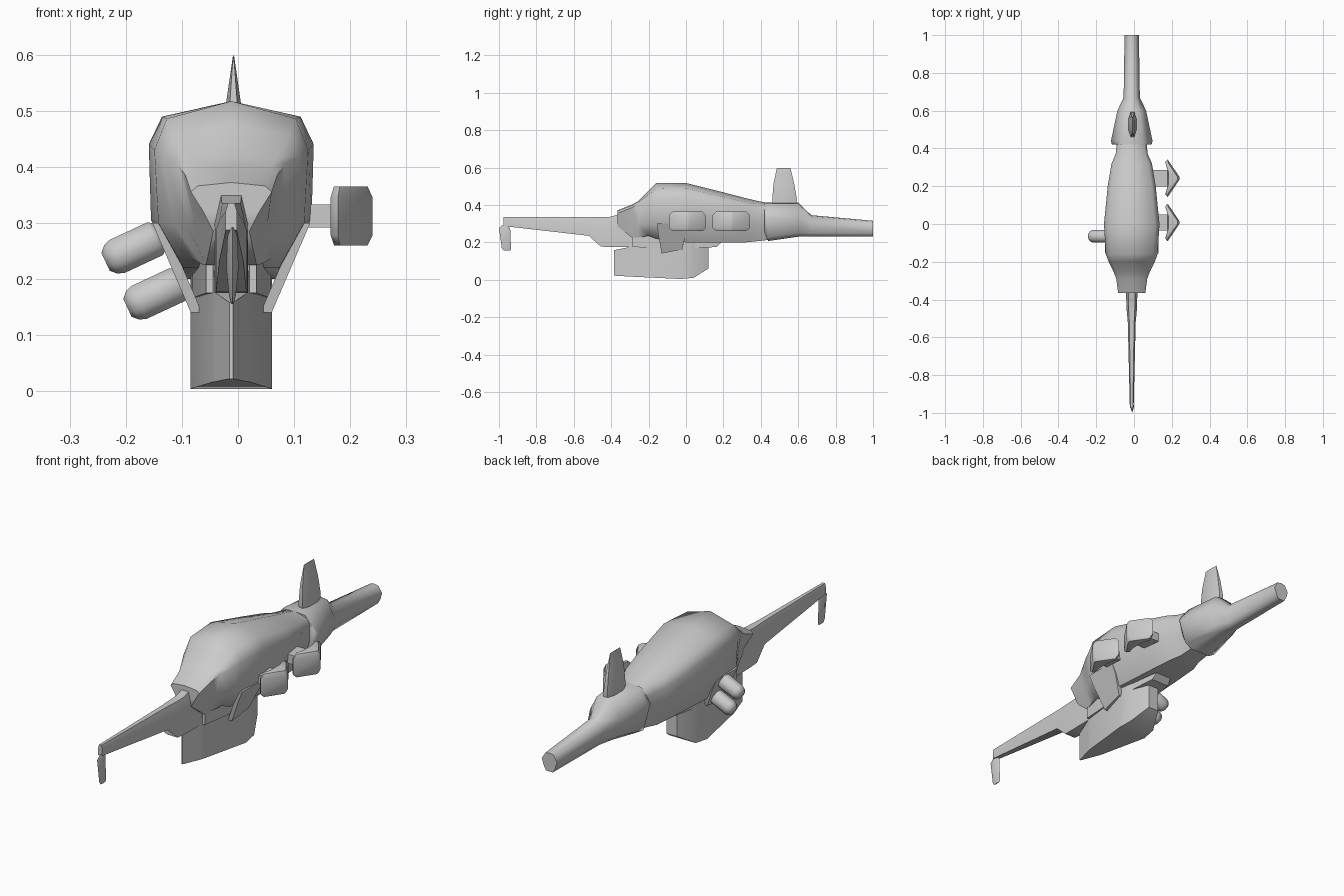
import bpy, bmesh, math
from mathutils import Vector, Matrix

if "Cube" in bpy.data.objects:
    bpy.data.objects.remove(bpy.data.objects["Cube"])

CX = -0.012   # the hull's centre line sits slightly left of zero


def finish(name, bm, angle=35):
    bmesh.ops.recalc_face_normals(bm, faces=bm.faces)
    me = bpy.data.meshes.new(name)
    bm.to_mesh(me)
    bm.free()
    ob = bpy.data.objects.new(name, me)
    bpy.context.collection.objects.link(ob)
    bpy.ops.object.select_all(action='DESELECT')
    bpy.context.view_layer.objects.active = ob
    ob.select_set(True)
    bpy.ops.object.shade_smooth_by_angle(angle=math.radians(angle))
    return ob


def loft(name, rings, angle=60):
    bm = bmesh.new()
    vs = [[bm.verts.new(p) for p in r] for r in rings]
    n = len(vs[0])
    for a, b in zip(vs, vs[1:]):
        for i in range(n):
            bm.faces.new((a[i], a[(i + 1) % n], b[(i + 1) % n], b[i]))
    bm.faces.new(vs[0])
    bm.faces.new(vs[-1])
    return finish(name, bm, angle)


def ring(y, half):
    """Mirror a half section running from top centre to bottom centre."""
    return [(CX + x, y, z) for x, z in half] + \
           [(CX - x, y, z) for x, z in half[-2:0:-1]]


def prism(name, pts, vec):
    bm = bmesh.new()
    f = bm.faces.new([bm.verts.new(p) for p in pts])
    g = bmesh.ops.extrude_face_region(bm, geom=[f])
    bmesh.ops.translate(bm, vec=Vector(vec),
                        verts=[v for v in g['geom'] if isinstance(v, bmesh.types.BMVert)])
    return finish(name, bm)


# main hull, V-shaped at the nose: y, half width, top, shoulder, waist width, waist, bottom width, bottom
hull = [(-.365, .072, .372, .355, .05, .32, .032, .285),
        (-.29, .082, .402, .385, .065, .30, .045, .225),
        (-.255, .095, .42, .405, .075, .29, .05, .225),
        (-.2, .122, .475, .42, .105, .30, .07, .235),
        (-.16, .137, .517, .43, .13, .30, .085, .22),
        (0, .147, .517, .44, .143, .305, .088, .2),
        (.2, .127, .467, .40, .123, .30, .075, .2),
        (.32, .107, .436, .38, .103, .29, .065, .2),
        (.37, .085, .424, .37, .083, .29, .05, .205),
        (.46, .075, .405, .36, .073, .29, .045, .215)]
loft("hull", [ring(y, [(0, t), (w * .84, t - (t - s) * .36), (w, s),
                       (mw, m), (bw, b), (0, b)])
              for y, w, t, s, mw, m, bw, b in hull])

# tail housing and boom: y, half width, top, bottom
tail = [(.42, .105, .412, .245), (.44, .11, .412, .207),
        (.6, .076, .412, .23), (.67, .043, .345, .23), (1.0, .038, .315, .23)]
loft("tail_boom", [ring(y, [(0, t), (w * .55, t - .005), (w, t - (t - b) * .4),
                            (w * .75, b + .02), (w * .45, b), (0, b)])
                   for y, w, t, b in tail])

# long front barrel: y, half width, top, bottom
barrel = [(-.975, .010, .335, .287), (-.52, .021, .335, .235),
          (-.455, .027, .335, .177), (-.4, .029, .337, .175),
          (-.36, .030, .35, .175), (-.2, .030, .35, .175)]
loft("front_barrel", [ring(y, [(0, t), (w * .6, t), (w, t - (t - b) * .3),
                               (w, b), (0, b)])
                      for y, w, t, b in barrel])

# leaf-shaped blade under the muzzle
blade = [(.292, -.97, .012, .003), (.275, -.97, .03, .009),
         (.22, -.965, .027, .011), (.17, -.96, .025, .006), (.155, -.957, .018, .002)]
loft("muzzle_blade", [[(CX + .002 + x, y0 + y, z) for x, y in
                       ((0, -d), (w, 0), (0, d), (-w, 0))]
                      for z, y0, d, w in blade])

# upright tail fin
fin = [(.39, .527, .06, .02), (.43, .527, .066, .02),
       (.515, .523, .055, .013), (.598, .522, .036, .001)]
loft("tail_fin", [[(CX + .004 + x, y0 + y, z) for x, y in
                   ((-w * .5, -d), (w * .5, -d), (w, -d * .5), (w, d * .5),
                    (w * .5, d), (-w * .5, d), (-w, d * .5), (-w, -d * .5))]
                  for z, y0, d, w in fin])

# boat-shaped belly keel with a sharp bow: y, half width, top, bottom
belly = [(-.385, .003, .158, .022), (-.3, .028, .175, .017), (-.28, .034, .25, .016),
         (-.03, .073, .22, .004), (.04, .065, .2, .01), (.12, .026, .19, .06)]
loft("belly_keel", [ring(y, [(0, t), (w, t), (w, b), (0, b)])
                    for y, w, t, b in belly], 40)

# saddle joining keel and hull
neck = [(-.285, .045, .175), (-.03, .072, .165), (.165, .045, .175), (.19, .04, .2)]
loft("belly_saddle", [ring(y, [(0, .25), (w, .25), (w, b), (0, b)])
                      for y, w, b in neck], 40)

# hanging side skirts, pressed against the sloping flanks
skirt = [(-.155, .30), (-.15, .25), (-.13, .14), (-.02, .162), (.0, .25), (.0, .30)]
for side, sgn in (("left", -1), ("right", 1)):
    prism(side + "_skirt", [(CX + sgn * (.143 - (.305 - z) * .43), y, z)
                            for y, z in skirt], (-sgn * .02, 0, 0))

# arrow-headed pods on stems, right side
for i, y0 in enumerate((.008, .242)):
    head = []
    for z, s in ((.26, .8), (.278, 1), (.345, 1), (.365, .8)):
        head.append([(.195 + (x - .195) * s, y0 + y * s, z) for x, y in
                     ((.24, -.008), (.24, .008), (.178, .1), (.165, .085),
                      (.178, .042), (.178, -.042), (.165, -.085), (.178, -.1))])
    loft(f"right_pod_{i + 1}", head)
    prism(f"right_pod_stem_{i + 1}", [(.09, y0 + y, z) for y, z in
          ((-.043, .292), (.043, .292), (.043, .333), (-.043, .333))], (.1, 0, 0))

# two slanted canisters, left side
tilt = Matrix.Rotation(math.radians(-25), 4, 'Y')
for i, (x0, z0) in enumerate(((-.188, .253), (-.149, .171))):
    rings = []
    for u, r in ((-.053, .019), (-.043, .03), (-.03, .035), (.045, .035), (.055, .026)):
        rings.append([tilt @ Vector((u, r * math.cos(a), r * math.sin(a))) +
                      Vector((x0, -.065, z0))
                      for a in [math.tau * (k + .5) / 8 for k in range(8)]])
    loft(f"left_canister_{i + 1}", rings)
